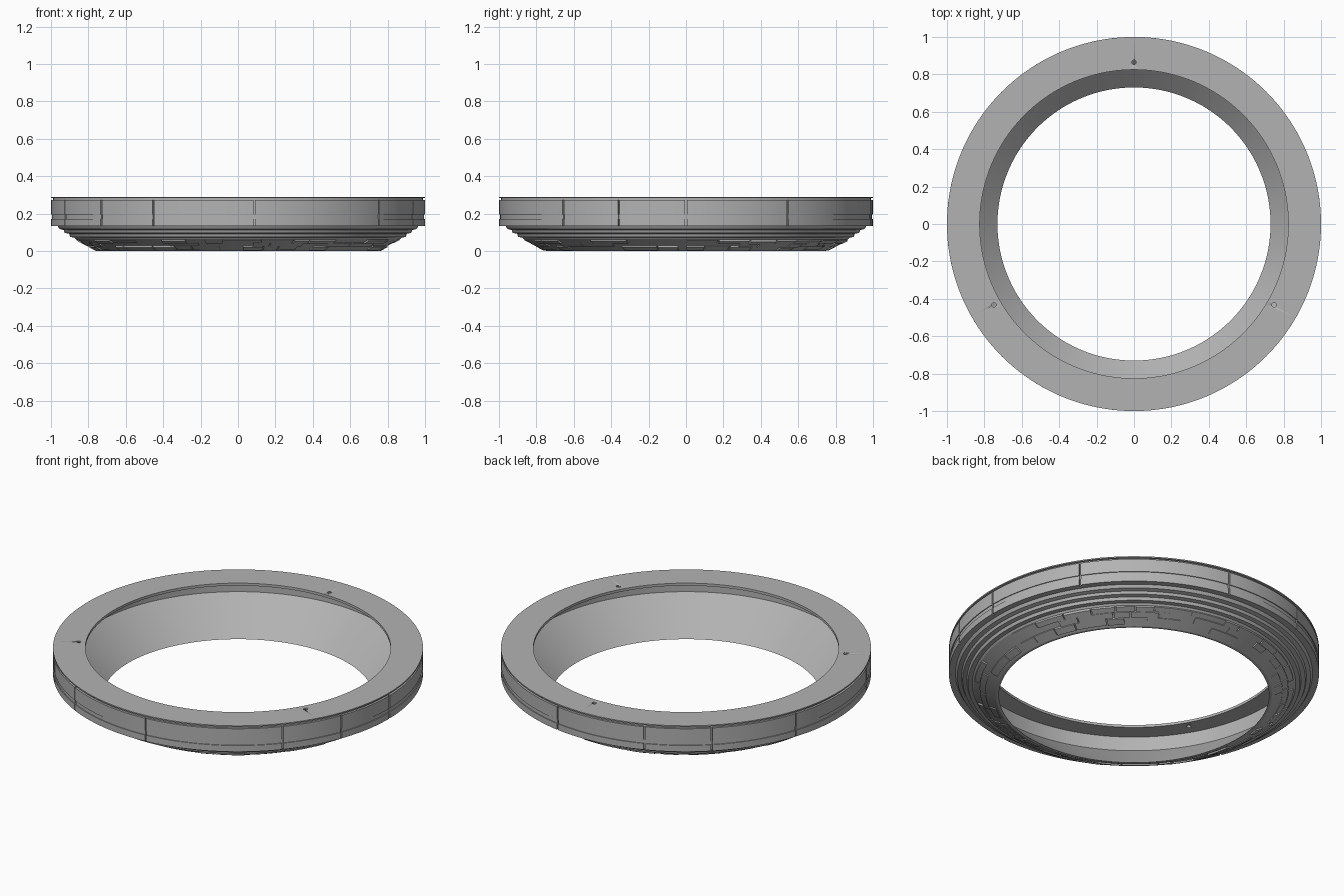
import bpy, bmesh, math, random

random.seed(4)
old = bpy.data.objects.get("Cube")
if old:
    bpy.data.objects.remove(old, do_unlink=True)

grey = bpy.data.materials.new("plain_grey")
grey.use_nodes = True
grey.diffuse_color = (0.45, 0.45, 0.45, 1)
grey.node_tree.nodes["Principled BSDF"].inputs["Base Color"].default_value = (0.45, 0.45, 0.45, 1)


def add_sector(bm, profile, start=0.0, end=360.0):
    """Sweep a closed (radius, z) outline around z; a full turn closes on itself."""
    full = end - start >= 360
    steps = 192 if full else max(2, round((end - start) / 1.875))
    rings = []
    for i in range(steps if full else steps + 1):
        a = math.radians(start + (end - start) * i / steps)
        rings.append([bm.verts.new((r * math.cos(a), r * math.sin(a), z)) for r, z in profile])
    n = len(profile)
    for i in range(steps):
        a, b = rings[i], rings[(i + 1) % len(rings)]
        for j in range(n):
            k = (j + 1) % n
            bm.faces.new((a[j], b[j], b[k], a[k]))
    if not full:
        bm.faces.new(rings[0])
        bm.faces.new(rings[-1][::-1])


def finish(bm, name):
    bmesh.ops.recalc_face_normals(bm, faces=bm.faces[:])
    mesh = bpy.data.meshes.new(name)
    bm.to_mesh(mesh)
    bm.free()
    mesh.materials.append(grey)
    obj = bpy.data.objects.new(name, mesh)
    bpy.context.collection.objects.link(obj)
    bpy.ops.object.select_all(action="DESELECT")
    obj.select_set(True)
    bpy.context.view_layer.objects.active = obj
    bpy.ops.object.shade_smooth_by_angle(angle=math.radians(20))
    return obj


# Hollow ring body: thin top lip, recessed inner wall, cone, stepped underside
body_profile = [
    (0.825, 0.29), (1, 0.29), (1, 0.283), (0.988, 0.283), (0.988, 0.135),
    (0.965, 0.135), (0.955, 0.118), (0.932, 0.112), (0.926, 0.097),
    (0.903, 0.092), (0.897, 0.075), (0.874, 0.072), (0.866, 0.063),
    (0.745, 0), (0.73, 0), (0.93, 0.19), (0.93, 0.275), (0.825, 0.275),
]
bm = bmesh.new()
add_sector(bm, body_profile)
body = finish(bm, "ring_body")

# Three screw holes through the top lip
bm = bmesh.new()
for angle in (90, 210, 330):
    a = math.radians(angle)
    made = bmesh.ops.create_cone(bm, cap_ends=True, segments=16, radius1=0.012, radius2=0.012, depth=0.06)
    bmesh.ops.translate(bm, verts=made["verts"], vec=(0.865 * math.cos(a), 0.865 * math.sin(a), 0.285))
cutter = finish(bm, "screw_hole_cutter")
cutter.hide_render = True
cutter.hide_viewport = True
holes = body.modifiers.new("screw_holes", "BOOLEAN")
holes.operation = "DIFFERENCE"
holes.solver = "EXACT"
holes.object = cutter

# Outer wall panels, parted by narrow upright seams and a shallow band
seams = [-158, -137, -117, -85, -41, -21, 0, 33, 81, 112, 133, 161.5]
wall = [(0.98, 0.272), (1, 0.272), (1, 0.195), (0.995, 0.195), (0.995, 0.172),
        (1, 0.172), (1, 0.135), (0.98, 0.135)]
bm = bmesh.new()
for i, start in enumerate(seams):
    end = seams[i + 1] if i + 1 < len(seams) else seams[0] + 360
    add_sector(bm, wall, start + 0.25, end - 0.25)
finish(bm, "outer_wall_panels")


# Raised plates scattered over the sloping underside
def slope(r):
    return (r - 0.745) * 0.52


bm = bmesh.new()
for inner, outer in ((0.763, 0.8), (0.802, 0.834), (0.836, 0.864)):
    angle = 0
    while angle < 354:
        width = random.uniform(5, 15)
        end = min(angle + width, 360)
        dense = 10 < angle < 46
        if dense or random.random() < 0.65:
            h = random.choice((0.004, 0.006, 0.009)) + (0.004 if dense else 0)
            plate = [(inner, max(0, slope(inner) - h)), (outer, slope(outer) - h),
                     (outer, slope(outer) + 0.004), (inner, slope(inner) + 0.004)]
            add_sector(bm, plate, angle + 0.25, end - 0.25)
        angle = end
finish(bm, "underside_plates")
